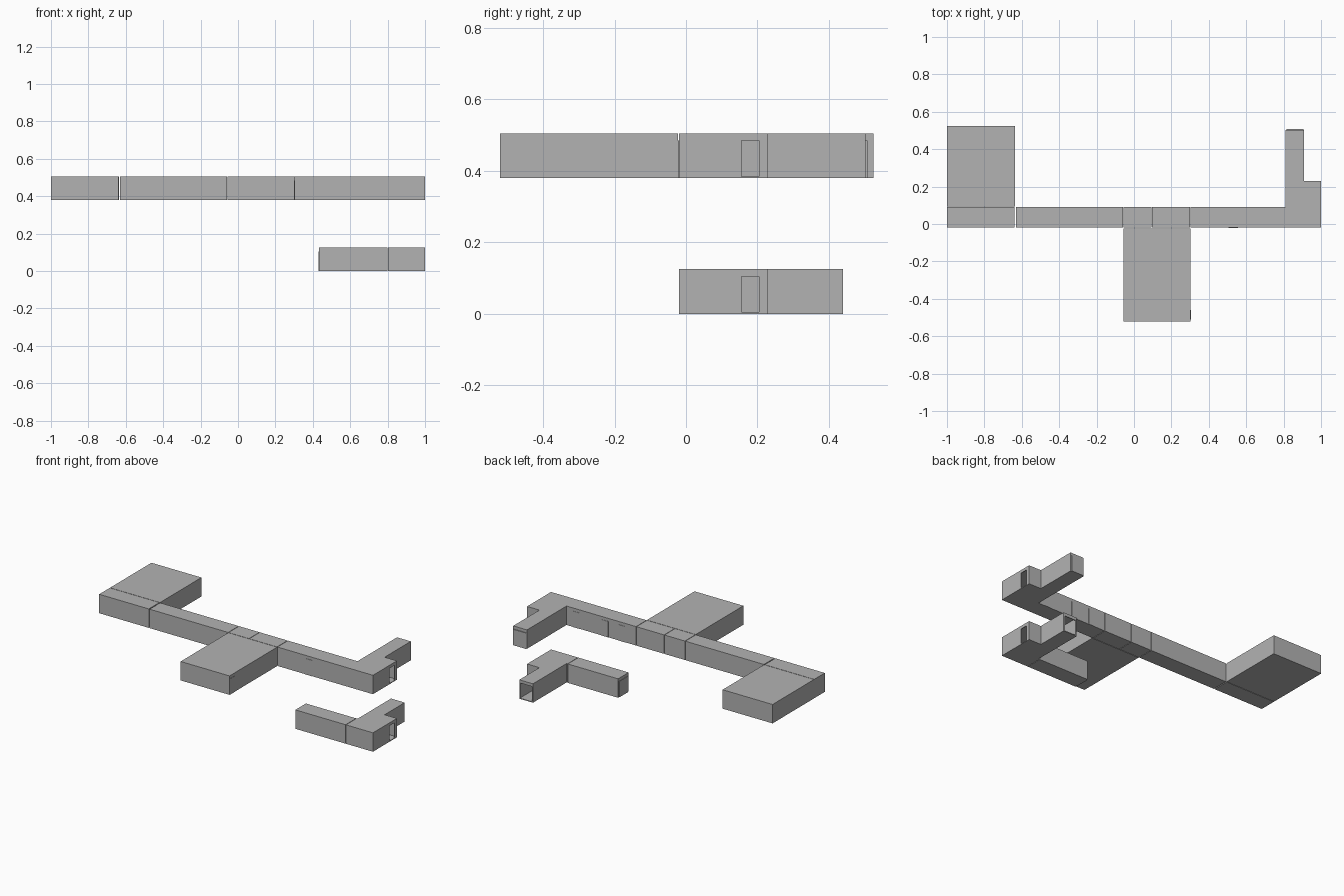
import bpy, bmesh

cube = bpy.data.objects.get("Cube")
if cube:
    bpy.data.objects.remove(cube, do_unlink=True)

grey = bpy.data.materials.new("panel_grey")
grey.use_nodes = True
grey.diffuse_color = (0.45, 0.45, 0.45, 1)
grey.node_tree.nodes["Principled BSDF"].inputs["Base Color"].default_value = (0.45, 0.45, 0.45, 1)

HIGH, TALL, DOOR = 0.38, 0.125, 0.105    # upper floor level, storey and door heights
FRONT, BACK = -0.02, 0.09                # faces of the main corridor
WALL, GAP = 0.005, 0.003


def prism(name, outline, z0, z1):
    """Extrude a counter-clockwise outline from z0 to z1."""
    bm = bmesh.new()
    base = bm.faces.new([bm.verts.new((x, y, z0)) for x, y in outline])
    top = bmesh.ops.extrude_face_region(bm, geom=[base])["geom"]
    bmesh.ops.translate(bm, vec=(0, 0, z1 - z0),
                        verts=[v for v in top if isinstance(v, bmesh.types.BMVert)])
    bmesh.ops.recalc_face_normals(bm, faces=bm.faces)
    mesh = bpy.data.meshes.new(name)
    bm.to_mesh(mesh)
    bm.free()
    mesh.materials.append(grey)
    obj = bpy.data.objects.new(name, mesh)
    bpy.context.collection.objects.link(obj)
    return obj


def box(name, x0, x1, y0, y1, z0, z1):
    return prism(name, [(x0, y0), (x1, y0), (x1, y1), (x0, y1)], z0, z1)


def module(name, x0, x1, y0=FRONT, y1=BACK, z=HIGH):
    return box(name, x0, x1, y0, y1, z, z + TALL)


def cut(obj, cutter):
    """Subtract a cutter and discard it."""
    cutter.hide_render = True
    mod = obj.modifiers.new("cut", "BOOLEAN")
    mod.operation, mod.solver, mod.object = "DIFFERENCE", "EXACT", cutter
    bpy.context.view_layer.update()
    shape = obj.evaluated_get(bpy.context.evaluated_depsgraph_get())
    mesh = bpy.data.meshes.new_from_object(shape)
    obj.modifiers.clear()
    obj.data = mesh
    bpy.data.objects.remove(cutter, do_unlink=True)


def corner(name, left, end, z):
    """Hollow corridor corner with a back leg, a side stub and a side doorway."""
    def outline(w):
        return [(left + w, FRONT + w), (1 - w, FRONT + w), (1 - w, 0.23 - w),
                (0.91 - w, 0.23 - w), (0.91 - w, end - w), (0.81 + w, end - w),
                (0.81 + w, BACK - w), (left + w, BACK - w)]
    obj = prism(name, outline(0), z, z + TALL)
    cut(obj, prism("hollow", outline(WALL), z + WALL, z + TALL - WALL))
    cut(obj, box("doorway", 0.97, 1.03, 0.155, 0.205, z + WALL, z + DOOR))
    return obj


# Upper storey
corner("upper_corner_corridor", 0.302, 0.503, HIGH)
module("left_corridor", -1, -0.638)
module("left_room", -1, -0.635, BACK + GAP, 0.525)
module("long_corridor", -0.632, -0.058)
module("junction_left", -0.055, 0.094)
module("junction_right", 0.097, 0.299)
module("front_room", -0.055, 0.302, -0.52, FRONT - GAP)
box("upper_end_door", 0.815, 0.905, 0.503, 0.508, HIGH, HIGH + DOOR)

# Lower storey
lower = corner("lower_corner_corridor", 0.803, 0.44, 0)
cut(lower, box("end_doorway", 0.818, 0.902, 0.42, 0.46, WALL, DOOR))
module("lower_corridor", 0.433, 0.80, z=0)
box("lower_end_door", 0.43, 0.433, FRONT + 0.01, BACK - 0.01, 0, DOOR)

# Thin door panels along the upper corridor and the rooms
for i, x in enumerate((0.40, 0.53, 0.74)):
    box(f"back_door_{i + 1}", x - 0.025, x + 0.025, BACK, BACK + 0.002, HIGH, HIGH + DOOR)
box("front_door", 0.505, 0.555, FRONT - 0.002, FRONT, HIGH, HIGH + DOOR)
box("front_room_door", 0.302, 0.304, -0.51, -0.46, HIGH, HIGH + DOOR)
